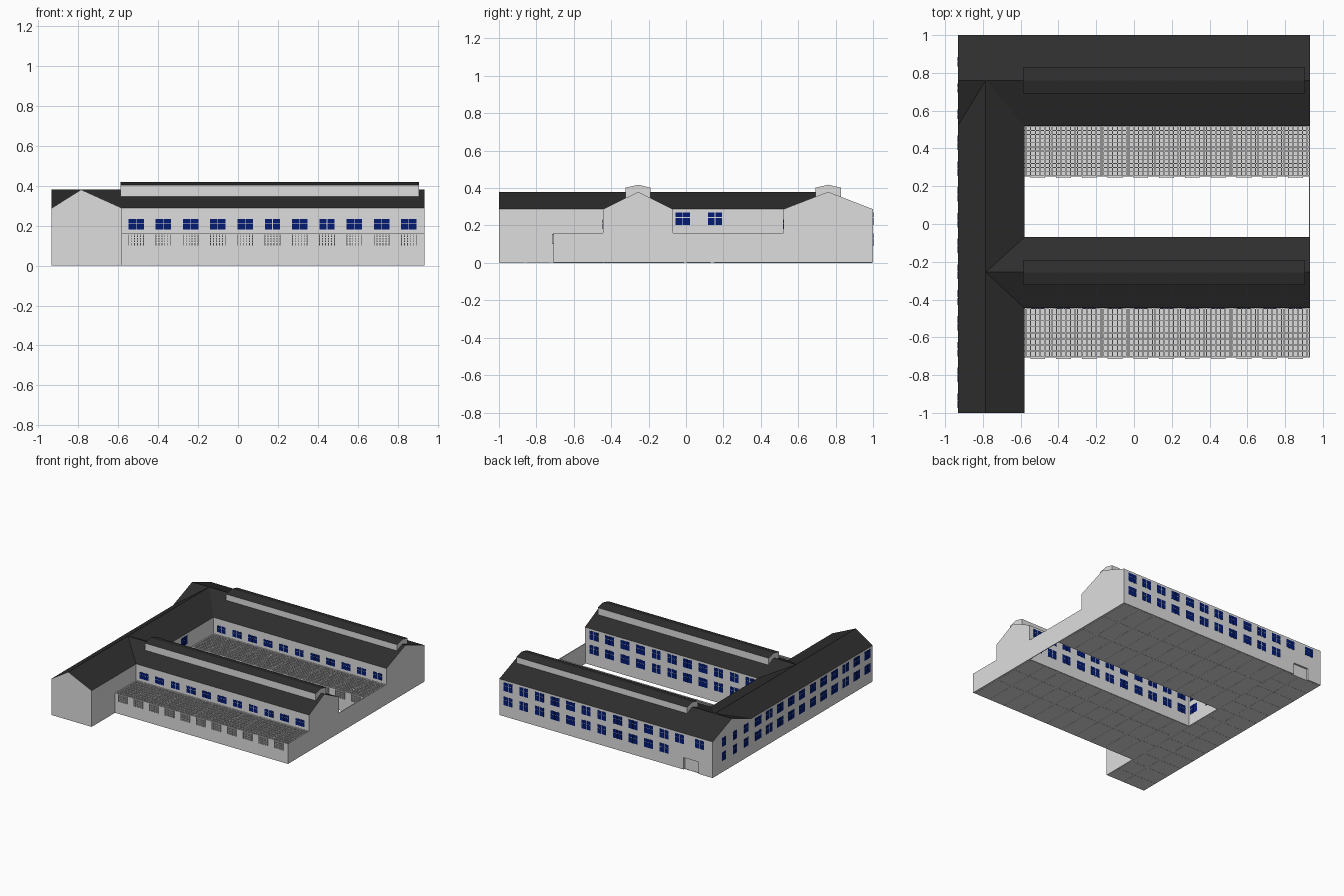
import bpy, bmesh

if "Cube" in bpy.data.objects:
    bpy.data.objects.remove(bpy.data.objects["Cube"])


def material(name, rgb):
    m = bpy.data.materials.new(name)
    m.diffuse_color = (*rgb, 1)
    m.use_nodes = True
    m.node_tree.nodes["Principled BSDF"].inputs["Base Color"].default_value = m.diffuse_color
    return m


WALL = material("light grey wall", (0.73, 0.73, 0.73))
ROOF = material("charcoal roof", (0.027, 0.027, 0.027))
GLASS = material("navy glass", (0.001, 0.011, 0.17))

BASE = 0.001
EAVE, RIDGE, LOW = 0.287, 0.38, 0.16
WEST, INNER, EAST = -0.933, -0.58, 0.933
BAY = 0.1365
BAYS = [-0.51 + BAY * i for i in range(11)]


def finish(name, bm, mats):
    bmesh.ops.recalc_face_normals(bm, faces=bm.faces)
    me = bpy.data.meshes.new(name)
    for m in mats:
        me.materials.append(m)
    bm.normal_update()
    if len(mats) > 1:                      # sloping faces are roof
        for f in bm.faces:
            f.material_index = int(f.normal.z > 0.1)
    bm.to_mesh(me)
    bm.free()
    ob = bpy.data.objects.new(name, me)
    bpy.context.collection.objects.link(ob)
    return ob


def gable(name, axis, a0, a1, u0, u1, ridge_u, z0, eave, ridge):
    """Gabled prism running along an axis."""
    prof = [(u0, z0), (u1, z0), (u1, eave), (ridge_u, ridge), (u0, eave)]
    bm = bmesh.new()
    rings = []
    for a in (a0, a1):
        rings.append([bm.verts.new((a, u, z) if axis == 'x' else (u, a, z)) for u, z in prof])
    bm.faces.new(rings[0])
    bm.faces.new(rings[1])
    for i in range(5):
        j = (i + 1) % 5
        bm.faces.new((rings[0][i], rings[0][j], rings[1][j], rings[1][i]))
    return finish(name, bm, [WALL, ROOF])


def boxes(name, items, mat):
    """Many boxes (x0, x1, y0, y1, z0, z1) in one object."""
    bm = bmesh.new()
    for x0, x1, y0, y1, z0, z1 in items:
        vs = bmesh.ops.create_cube(bm, size=1)["verts"]
        for v in vs:
            v.co = (x0 if v.co.x < 0 else x1, y0 if v.co.y < 0 else y1, z0 if v.co.z < 0 else z1)
    return finish(name, bm, [mat])


def on_wall(axis, pos, sign, u0, u1, z0, z1, t=0.0015):
    """Thin plate on a wall facing +/- axis."""
    a, b = sorted((pos - sign * 0.001, pos + sign * t))
    return (a, b, u0, u1, z0, z1) if axis == 'x' else (u0, u1, a, b, z0, z1)


def windows(name, axis, pos, sign, centres, z0, h, w=0.077):
    """Row of four-pane windows."""
    gap, items = 0.0016, []
    for c in centres:
        split = z0 + h * 0.6
        for u0, u1 in ((c - w / 2, c - gap), (c + gap, c + w / 2)):
            items.append(on_wall(axis, pos, sign, u0, u1, z0, split - gap))
            items.append(on_wall(axis, pos, sign, u0, u1, split + gap, z0 + h))
    return boxes(name, items, GLASS)


# Main wings
gable("west_wing", 'y', -1, 0.76, WEST, INNER, -0.785, BASE, EAVE, RIDGE)
north = gable("north_wing", 'x', WEST, EAST, 0.52, 1, 0.76, BASE, EAVE, RIDGE)
gable("middle_wing", 'x', -0.785, EAST, -0.445, -0.07, -0.255, BASE, EAVE, RIDGE)

# Recessed back doorway
cutter = boxes("doorway_cutter", [(-0.81, -0.68, 0.985, 1.05, -0.05, 0.095)], WALL)
cutter.hide_render = True
cutter.hide_viewport = True
cut = north.modifiers.new("doorway", 'BOOLEAN')
cut.operation = 'DIFFERENCE'
cut.solver = 'EXACT'
cut.object = cutter

# Raised ridge monitors
gable("north_ridge_monitor", 'x', -0.588, 0.905, 0.692, 0.828, 0.76, 0.33, 0.402, 0.418)
gable("middle_ridge_monitor", 'x', -0.588, 0.905, -0.323, -0.19, -0.256, 0.33, 0.402, 0.418)

# Low lean-to halls with gridded roof lights and grated front windows
for tag, y0, y1, rows in (("north", 0.252, 0.52, 12), ("middle", -0.708, -0.445, 8)):
    boxes(tag + "_low_hall", [(INNER, EAST, y0, y1, BASE, LOW - 0.014)], WALL)
    boxes(tag + "_roof_rim", [(INNER, EAST, y0, y0 + 0.006, LOW - 0.015, LOW),
                              (EAST - 0.006, EAST, y0, y1, LOW - 0.015, LOW)], WALL)
    bars = []
    for c in BAYS:
        for i in range(6):
            x = c - 0.062 + 0.124 * i / 5
            bars.append((x - 0.003, x + 0.003, y0, y1, LOW - 0.015, LOW))
    for i in range(rows + 1):
        y = y0 + 0.003 + (y1 - y0 - 0.006) * i / rows
        bars.append((INNER, EAST, y - 0.002, y + 0.002, LOW - 0.015, LOW - 0.001))
    boxes(tag + "_roof_light_bars", bars, WALL)
    grate = []
    for c in BAYS:
        for i in range(6):
            x = c - 0.037 + 0.074 * i / 5
            grate.append(on_wall('y', y0, -1, x - 0.002, x + 0.002, 0.1, 0.155, 0.008))
        for i in range(5):
            z = 0.102 + 0.051 * i / 4
            grate.append(on_wall('y', y0, -1, c - 0.039, c + 0.039, z - 0.002, z + 0.002, 0.007))
    boxes(tag + "_window_grates", grate, WALL)

# Thin wall closing the courtyard
boxes("courtyard_wall", [(EAST - 0.006, EAST, -0.075, 0.255, BASE, LOW)], WALL)

# Windows above the low halls
windows("middle_front_windows", 'y', -0.445, -1, BAYS, 0.181, 0.052)
windows("north_front_windows", 'y', 0.52, -1, BAYS, 0.181, 0.052)

# Two-storey window rows
UP, DOWN, H = 0.202, 0.09, 0.068
windows("back_upper_windows", 'y', 1, 1, BAYS + [-0.645, -0.82], UP, H)
windows("back_lower_windows", 'y', 1, 1, BAYS, DOWN, H)
windows("courtyard_upper_windows", 'y', -0.07, 1, BAYS, UP, H)
windows("courtyard_lower_windows", 'y', -0.07, 1, BAYS, DOWN, H)
for tag, z in (("upper", UP), ("lower", DOWN)):
    windows("west_narrow_windows_" + tag, 'x', WEST, -1, [0.86, 0.72, 0.58], z, H, 0.05)
    windows("west_wide_windows_" + tag, 'x', WEST, -1, [0.43 - BAY * i for i in range(11)], z, H)
    windows("courtyard_end_windows_" + tag, 'x', INNER, 1, [-0.018, 0.155], z, H)

# Floor panels seen from below
panels = []
g = 0.006
for c in BAYS:
    for y0, y1 in ((0.76, 1), (0.52, 0.76), (0.252, 0.52), (-0.255, -0.07), (-0.445, -0.255), (-0.708, -0.445)):
        panels.append((c - BAY / 2 + g, c + BAY / 2 - g, y0 + g, y1 - g, 0, BASE + 0.001))
for i in range(14):
    y = -1 + i * 2 / 14
    for x0, x1 in ((WEST, -0.73), (-0.73, INNER)):
        panels.append((x0 + g, x1 - g, y + g, y + 2 / 14 - 2 * g, 0, BASE + 0.001))
boxes("floor_panels", panels, WALL)
